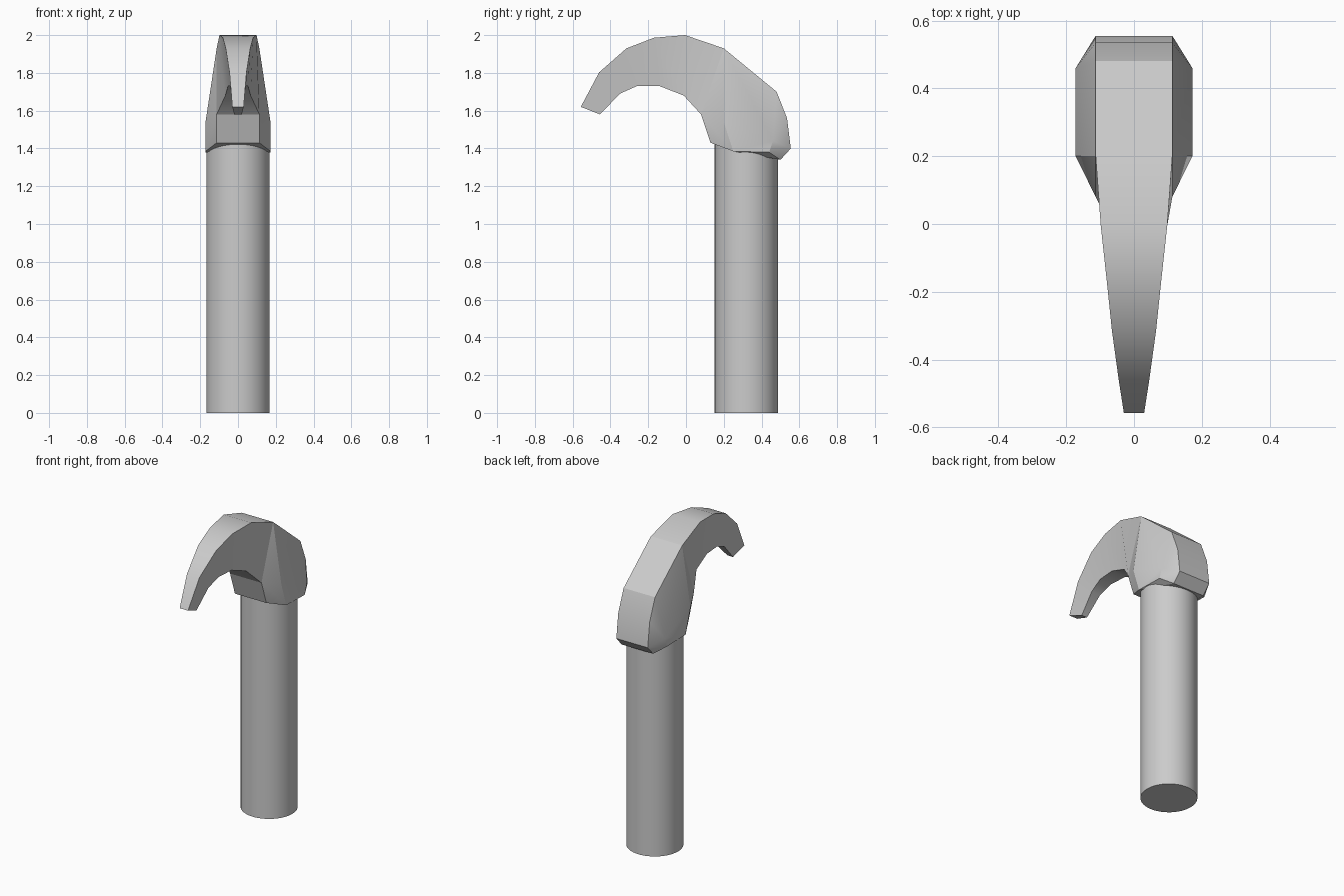
import bpy, bmesh, math

if "Cube" in bpy.data.objects:
    bpy.data.objects.remove(bpy.data.objects["Cube"])


def finish(bm, name, angle):
    bmesh.ops.recalc_face_normals(bm, faces=bm.faces)
    mesh = bpy.data.meshes.new(name)
    bm.to_mesh(mesh)
    bm.free()
    ob = bpy.data.objects.new(name, mesh)
    bpy.context.collection.objects.link(ob)
    bpy.ops.object.select_all(action='DESELECT')
    ob.select_set(True)
    bpy.context.view_layer.objects.active = ob
    bpy.ops.object.shade_smooth_by_angle(angle=math.radians(angle))
    return ob


# Round shaft
bpy.ops.mesh.primitive_cylinder_add(vertices=48, radius=0.168, depth=1.43,
                                    location=(0, 0.32, 0.715))
shaft = bpy.context.object
shaft.name = "shaft"
bpy.ops.object.shade_smooth_by_angle(angle=math.radians(30))

# Hooked claw: sections of (top y, z, half width, bottom y, z, half width)
sections = [
    (-0.557, 1.62, 0.030, -0.455, 1.58, 0.020),
    (-0.46, 1.803, 0.045, -0.35, 1.69, 0.032),
    (-0.315, 1.93, 0.065, -0.26, 1.73, 0.043),
    (-0.17, 1.986, 0.080, -0.14, 1.73, 0.053),
    (-0.005, 2.00, 0.098, -0.012, 1.68, 0.067),
    (0.20, 1.93, 0.113, 0.08, 1.58, 0.113),
]
bm = bmesh.new()
rings = []
for ty, tz, tw, by, bz, bw in sections:
    rings.append([bm.verts.new(p) for p in
                  [(-tw, ty, tz), (tw, ty, tz), (bw, by, bz), (-bw, by, bz)]])
for a, b in zip(rings, rings[1:]):
    for i in range(4):
        j = (i + 1) % 4
        bm.faces.new((a[i], a[j], b[j], b[i]))
bm.faces.new(rings[0])
finish(bm, "hook", 30)

# Faceted socket block: narrow outline plus wider cheek points, both sides
outline = [(0.20, 1.93), (0.48, 1.70), (0.535, 1.56), (0.555, 1.40),
           (0.50, 1.34), (0.13, 1.43), (0.08, 1.58)]
cheek = [(0.20, 1.54), (0.46, 1.44), (0.44, 1.38), (0.25, 1.385)]
bm = bmesh.new()
for side in (-1, 1):
    for points, w in ((outline, 0.113), (cheek, 0.172)):
        for y, z in points:
            bm.verts.new((side * w, y, z))
bmesh.ops.convex_hull(bm, input=bm.verts)
finish(bm, "socket", 20)
